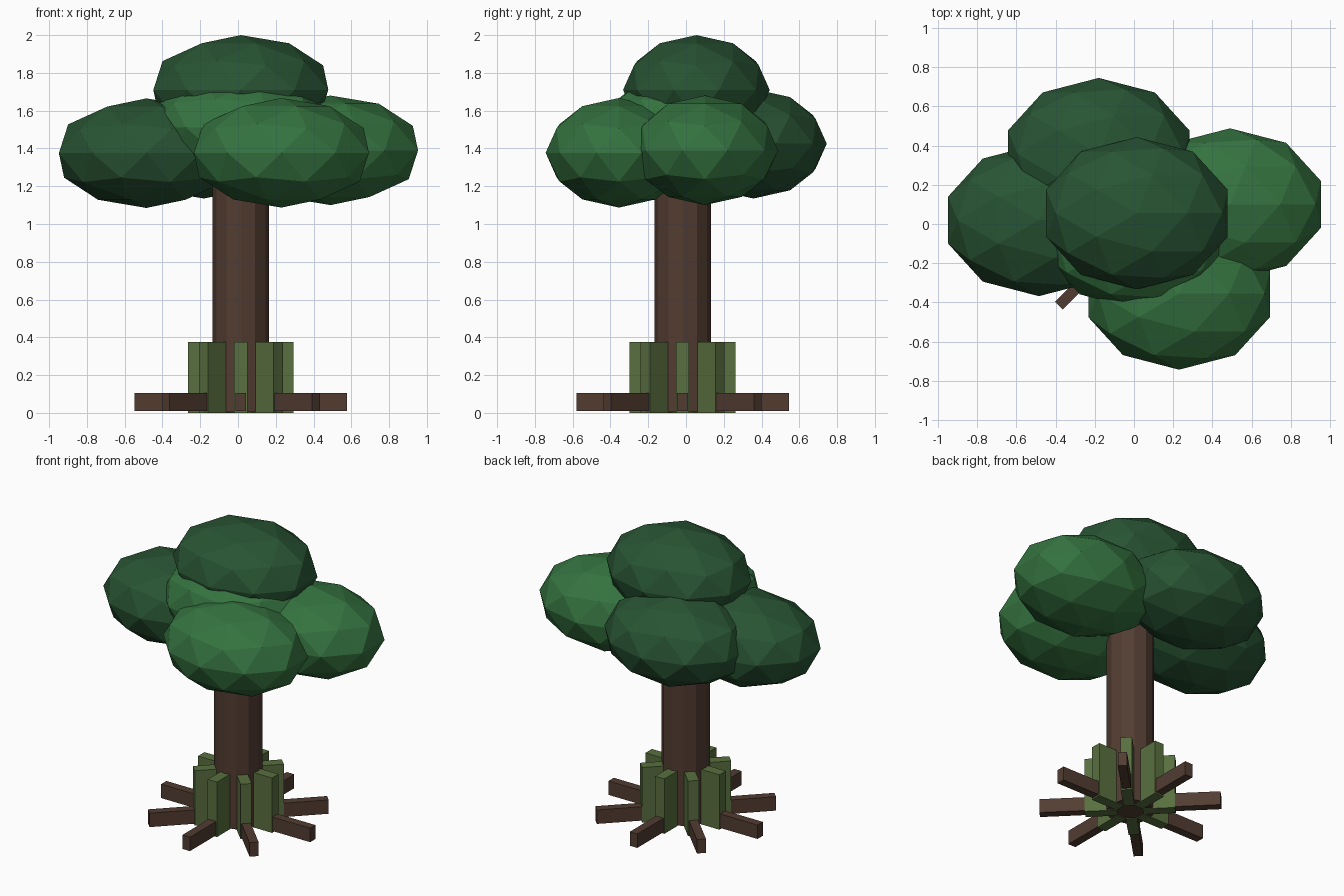
import bpy, math
from mathutils import Matrix

if "Cube" in bpy.data.objects:
    bpy.data.objects.remove(bpy.data.objects["Cube"])

CX, CY = 0.015, -0.018   # trunk axis


def material(name, rgb):
    m = bpy.data.materials.new(name)
    m.diffuse_color = (*rgb, 1)
    m.use_nodes = True
    m.node_tree.nodes["Principled BSDF"].inputs["Base Color"].default_value = m.diffuse_color
    return m


bark = material("bark", (0.085, 0.046, 0.031))
moss = material("moss", (0.10, 0.16, 0.05))
leaf_light = material("leaf_light", (0.035, 0.17, 0.05))
leaf_dark = material("leaf_dark", (0.021, 0.088, 0.033))


def finish(name, mat):
    ob = bpy.context.object
    ob.name = name
    ob.data.materials.append(mat)
    return ob


def spoke(name, mat, angle, inner, outer, width, z0, z1):
    """Upright box running outward from the trunk axis."""
    bpy.ops.mesh.primitive_cube_add(size=1)
    ob = finish(name, mat)
    ob.data.transform(
        Matrix.Translation((CX, CY, 0))
        @ Matrix.Rotation(angle, 4, 'Z')
        @ Matrix.Translation(((inner + outer) / 2, 0, (z0 + z1) / 2))
        @ Matrix.Diagonal((outer - inner, width, z1 - z0, 1)))


# trunk
bpy.ops.mesh.primitive_cylinder_add(vertices=12, radius=0.15, depth=1.35,
                                    location=(CX, CY, 0.68))
finish("trunk", bark)

# eight roots with a mossy buttress above each
for i in range(8):
    a = i * math.pi / 4
    spoke(f"root_{i + 1}", bark, a, 0.08, 0.563, 0.057, 0.01, 0.105)
    spoke(f"buttress_{i + 1}", moss, a, 0.08, 0.28, 0.07, 0.0, 0.375)

# flattened leaf clumps
clumps = {
    "top":    ((0.015, 0.055, 1.71), leaf_dark),
    "centre": ((0.01, -0.045, 1.51), leaf_light),
    "left":   ((-0.485, 0.02, 1.375), leaf_dark),
    "right":  ((0.49, 0.10, 1.39), leaf_light),
    "front":  ((0.23, -0.355, 1.377), leaf_light),
    "back":   ((-0.18, 0.357, 1.425), leaf_dark),
}
for name, (loc, mat) in clumps.items():
    bpy.ops.mesh.primitive_ico_sphere_add(subdivisions=2, radius=1, location=loc)
    finish("leaves_" + name, mat).scale = (0.487, 0.388, 0.29)
